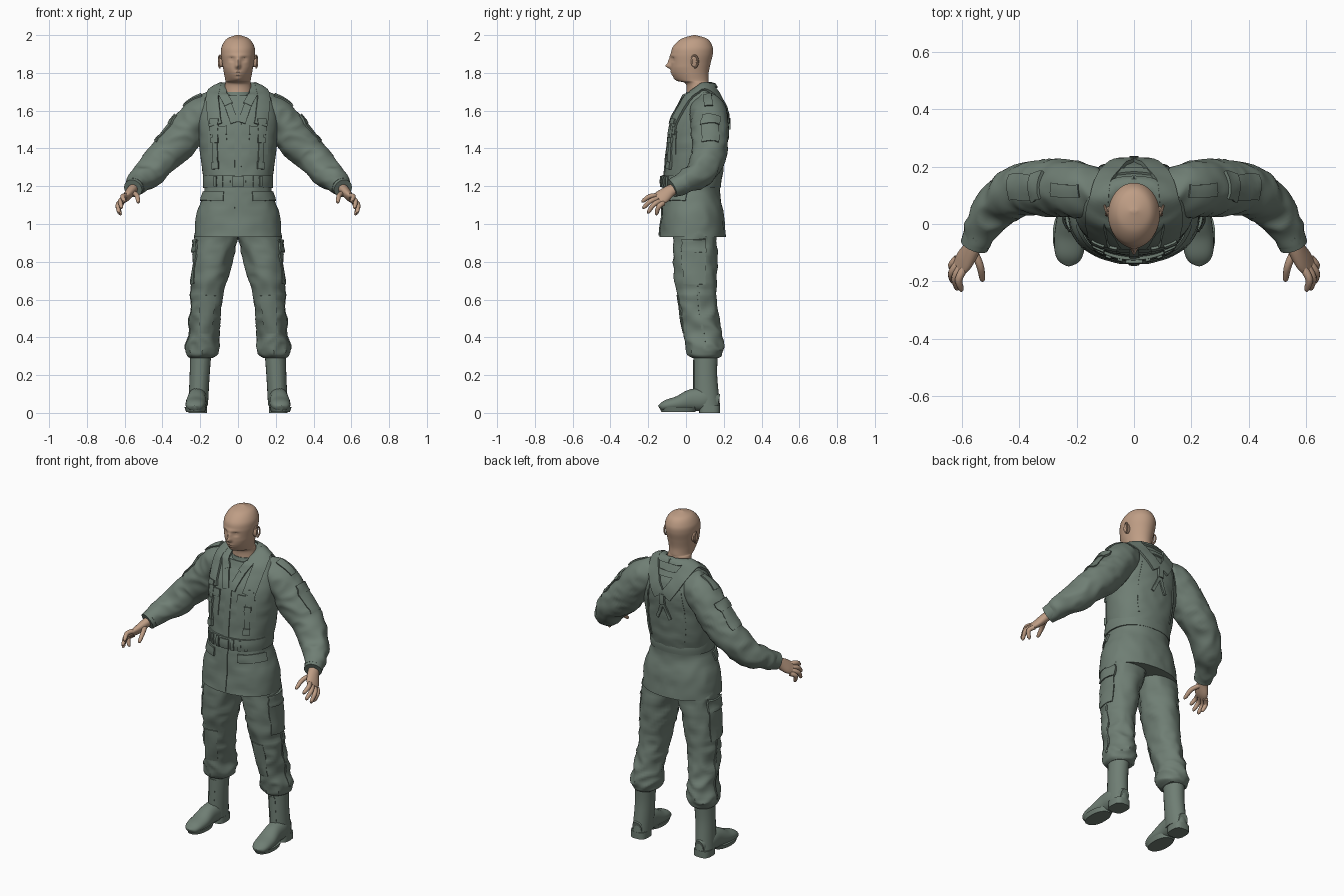
import bpy, bmesh, math
from mathutils import Vector, noise
from mathutils.bvhtree import BVHTree

cube = bpy.data.objects.get("Cube")
if cube:
    bpy.data.objects.remove(cube, do_unlink=True)


def material(name, *color):
    mat = bpy.data.materials.new(name)
    mat.use_nodes = True
    mat.diffuse_color = (*color, 1)
    mat.node_tree.nodes["Principled BSDF"].inputs["Base Color"].default_value = (*color, 1)
    return mat


green = material("fatigue_green", .16, .21, .175)
skin = material("skin", .52, .34, .235)
made = []


def build(name, rings, mat, mirror):
    """Bridge equal rings into a closed surface; optionally make a left and right copy."""
    count = len(rings[0])
    sides = (("left_", 1), ("right_", -1)) if mirror else (("", 1),)
    tree = None
    for prefix, sign in sides:
        bm = bmesh.new()
        loops = [[bm.verts.new((p.x * sign, p.y, p.z)) for p in ring] for ring in rings]
        for lower, upper in zip(loops, loops[1:]):
            for i in range(count):
                j = (i + 1) % count
                bm.faces.new((lower[i], lower[j], upper[j], upper[i]))
        bm.faces.new(loops[0])
        bm.faces.new(loops[-1])
        bmesh.ops.recalc_face_normals(bm, faces=bm.faces[:])
        tree = tree or BVHTree.FromBMesh(bm)
        mesh = bpy.data.meshes.new(prefix + name)
        bm.to_mesh(mesh)
        bm.free()
        mesh.materials.append(mat)
        obj = bpy.data.objects.new(prefix + name, mesh)
        bpy.context.collection.objects.link(obj)
        made.append(obj)
    return tree


def spline(rows, steps):
    """Smooth curve through rows of any width."""
    rows = [Vector(row) for row in rows]
    last = len(rows) - 1
    out = []
    for i in range(last):
        a, b, c, d = rows[max(i - 1, 0)], rows[i], rows[i + 1], rows[min(i + 2, last)]
        for s in range(steps):
            t = s / steps
            out.append((b * 2 + (c - a) * t + (a * 2 - b * 5 + c * 4 - d) * t * t
                        + (b * 3 - a - c * 3 + d) * t ** 3) / 2)
    return out + [rows[last]]


def heading(pts, k):
    """Direction of a path at point k."""
    return Vector(pts[min(k + 1, len(pts) - 1)][:3]) - Vector(pts[max(k - 1, 0)][:3])


def loft(name, rows, mat=green, sides=24, steps=6, level=False, power=2, roll=0,
         folds=0, shape=None, mirror=True, ref=(0, 0, 1)):
    """Rows are x, y, z and one or two radii; rings lie level or square to the path."""
    pts = spline(rows, steps)
    rings = []
    for k, row in enumerate(pts):
        center = Vector(row[:3])
        u, v = Vector((1, 0, 0)), Vector((0, 1, 0))
        if not level:
            t = heading(pts, k)
            u = t.cross(Vector(ref)).normalized()
            v = u.cross(t).normalized()
            u, v = (u * math.cos(roll) + v * math.sin(roll),
                    v * math.cos(roll) - u * math.sin(roll))
        ring = []
        for i in range(sides):
            ca, sa = math.cos(math.tau * i / sides), math.sin(math.tau * i / sides)
            off = (u * math.copysign(abs(ca) ** (2 / power), ca) * row[3]
                   + v * math.copysign(abs(sa) ** (2 / power), sa) * row[-1])
            p = center + off
            if folds:
                crease = abs(noise.noise(Vector((abs(p.x) * 10, p.y * 10, p.z * 14))))
                p += off.normalized() * folds * (.7 - 3 * crease)
            ring.append(shape(p) if shape else p)
        rings.append(ring)
    return build(name, rings, mat, mirror)


def stand(name, rows, lean=lambda z: 0, **options):
    """Upright loft; rows are height, half width, front and back."""
    return loft(name, [(lean(z), (front + back) / 2, z, half, (back - front) / 2)
                       for z, half, front, back in rows], level=True, **options)


def drape(name, target, width, thick, *path, mirror=True, cols=4):
    """Lay a strip of cloth along a path on a surface."""
    pts = spline(path, 6)
    rings = []
    for k, point in enumerate(pts):
        loc, normal = target.find_nearest(point)[:2]
        side = heading(pts, k).cross(normal).normalized()
        top, under = [], []
        for j in range(cols + 1):
            p, n = target.find_nearest(loc + side * width * (j / cols - .5))[:2]
            top.append(p + n * thick)
            under.append(p - n * .006)
        rings.append(top + under[::-1])
    build(name, rings, green, mirror)


def bump(value, center, size):
    return math.exp(-((value - center) / size) ** 2)


def clamp(t):
    return max(0, min(1, t))


def face(p):
    """Sculpt jaw, nose, eyes, brow, lips and chin on the head."""
    x, y, z = p
    jaw = clamp((1.83 - z) / .07) * clamp((.03 - y) / .1)
    if y < 0 and z > 1.75:
        middle, mouth = bump(x, 0, .012), bump(x, 0, .02)
        eye, brow = bump(abs(x), .034, .015), bump(x, 0, .05)
        y -= middle * (.026 * bump(z, 1.836, .013) + .014 * bump(z, 1.86, .02))
        y += eye * (.011 * bump(z, 1.872, .011) - .006 * bump(z, 1.871, .005))
        y -= brow * .004 * bump(z, 1.89, .01)
        y -= mouth * .005 * (bump(z, 1.804, .005) + bump(z, 1.79, .005) + bump(z, 1.768, .01))
    return Vector((x * (1 - jaw * .24), y, z))


def neckline(p):
    """Lower the jacket opening toward the front."""
    rise = clamp((p.z - 1.68) / .06)
    return Vector((p.x, p.y, p.z - .7 * max(0, .09 - p.y) * rise))


# Head, neck and ears
stand("head", [(1.66, .075, 0, .13), (1.74, .068, 0, .12), (1.76, .067, -.05, .12),
               (1.8, .075, -.076, .12), (1.85, .083, -.08, .13), (1.9, .09, -.08, .142),
               (1.94, .086, -.068, .14), (1.98, .06, -.025, .113), (2, .01, .04, .05)],
      mat=skin, sides=96, steps=9, shape=face, mirror=False)
loft("ear", [(.07, .042, 1.86, .016, .026), (.093, .044, 1.86, .018, .03),
             (.098, .045, 1.86, .01, .02)], skin, sides=16)
rim_angles = [2.6 - .6 * k for k in range(8)]
loft("ear_rim", [(.096 + .006 * math.cos(a), .045 + .018 * math.cos(a), 1.86 + .032 * math.sin(a), .005)
                 for a in rim_angles], skin, sides=8, steps=3, ref=(1, 0, 0))

# Jacket and undershirt
stand("undershirt_neck", [(1.64, .085, -.02, .15), (1.68, .078, -.004, .135), (1.7, .07, 0, .13)],
      mirror=False)
jacket = stand("jacket", [(.93, .23, -.14, .21), (1.05, .22, -.13, .2), (1.18, .18, -.12, .18),
                          (1.3, .19, -.11, .2), (1.42, .205, -.1, .21), (1.54, .21, -.08, .22),
                          (1.62, .2, -.04, .205), (1.68, .17, -.01, .175), (1.72, .13, .01, .155),
                          (1.74, .085, .01, .145)],
               sides=72, steps=7, power=2.2, folds=.003, shape=neckline, mirror=False)
front, back = -.1, .2
drape("collar", jacket, .045, .012, (.05, -.05, 1.64), (.08, 0, 1.69), (.085, .06, 1.73),
      (.06, .14, 1.74), (0, .15, 1.74))
drape("lapel", jacket, .04, .01, (.02, front, 1.54), (.04, -.07, 1.6), (.06, -.03, 1.65))
drape("placket", jacket, .035, .005, (0, front, 1.6), (0, front, 1.3), (0, front, 1.1),
      (0, -.15, .94), mirror=False)
drape("chest_pocket", jacket, .11, .004, (.12, front, 1.5), (.12, front, 1.37))
drape("chest_flap", jacket, .045, .009, (.06, front, 1.5), (.18, front, 1.5))
drape("hip_flap", jacket, .05, .009, (.08, -.13, 1.15), (.14, front, 1.15), (.2, 0, 1.15))
drape("back_seam", jacket, .01, .004, (.1, back, 1.6), (.13, back, 1.4), (.12, back, 1.26))

# Sleeves, rooted inside the shoulders
sleeve = loft("sleeve", [(.1, .1, 1.65, .06), (.17, .115, 1.6, .093), (.24, .125, 1.53, .096),
                         (.31, .125, 1.44, .098), (.39, .12, 1.36, .089), (.47, .07, 1.27, .079),
                         (.53, -.01, 1.22, .059), (.55, -.06, 1.195, .05)],
              sides=40, steps=9, folds=.007)
loft("cuff", [(.54, -.035, 1.207, .054), (.556, -.075, 1.188, .05)])
drape("sleeve_pocket", sleeve, .1, .006, (.33, .13, 1.56), (.44, .13, 1.44))
drape("sleeve_flap", sleeve, .11, .011, (.32, .13, 1.57), (.36, .13, 1.53))
drape("shoulder_tab", sleeve, .045, .008, (.2, .11, 1.7), (.28, .12, 1.62))

# Hands with curled fingers fanned along the knuckle line
loft("palm", [(.55, -.045, 1.195, .03, .026), (.565, -.085, 1.175, .034, .026),
              (.59, -.125, 1.145, .042, .022), (.607, -.15, 1.13, .037, .015)], skin, roll=.75)


def finger(name, base, tip, bend):
    path = ((base, .014), (base.lerp(tip, .45) + Vector(bend), .013),
            (base.lerp(tip, .9), .01), (tip, .004))
    loft(name + "_finger", [(*p, r) for p, r in path], skin, sides=10, steps=4)


first_knuckle, last_knuckle = Vector((.585, -.145, 1.15)), Vector((.615, -.12, 1.11))
tips = {"index": (.605, -.235, 1.12), "middle": (.62, -.23, 1.085),
        "ring": (.635, -.205, 1.06), "little": (.625, -.16, 1.05)}
for i, (name, tip) in enumerate(tips.items()):
    finger(name, first_knuckle.lerp(last_knuckle, i / 3), Vector(tip), (.016, -.006, .01))
finger("thumb", Vector((.56, -.09, 1.165)), Vector((.525, -.2, 1.115)), (-.008, -.006, .01))

# Belt with buckle and loops
belt = stand("belt", [(1.19, .184, -.125, .183), (1.225, .186, -.13, .187), (1.26, .184, -.125, .183)],
             sides=64, steps=3, power=2.2, mirror=False)
drape("buckle", belt, .055, .01, (-.03, -.14, 1.225), (.03, -.14, 1.225), mirror=False)
for i in range(3):
    x = .05 + .045 * i
    drape(f"belt_loop_{i}", belt, .018, .007, (x, -.13, 1.258), (x, -.13, 1.192))

# Harness: shoulder pads, thin straps, fittings
drape("harness_pad", jacket, .07, .013, (.13, front, 1.53), (.135, -.04, 1.61), (.132, .03, 1.68),
      (.12, .09, 1.73), (.1, .16, 1.69), (.06, back, 1.61), (.02, .22, 1.55))
drape("harness_strap", jacket, .028, .011, (.13, front, 1.54), (.13, front, 1.4), (.125, front, 1.3))
drape("pad_buckle", jacket, .045, .02, (.13, -.08, 1.56), (.13, -.08, 1.53))
drape("strap_slider", jacket, .038, .018, (.13, front, 1.46), (.13, front, 1.43))
drape("strap_clip", jacket, .035, .018, (.127, front, 1.33), (.125, front, 1.29))
drape("yoke", jacket, .035, .008, (-.11, .17, 1.67), (0, .19, 1.67), (.11, .17, 1.67), mirror=False)
drape("back_ring", jacket, .03, .016, (0, .22, 1.56), (0, .22, 1.5), mirror=False)
drape("back_strap", jacket, .018, .009, (0, .22, 1.51), (.02, .22, 1.46), (.045, .22, 1.41))

# Trousers with cargo pockets and knee patches
trouser = stand("trouser_leg", [(.97, .12, -.07, .17), (.75, .1, -.065, .163), (.6, .087, -.04, .158),
                                (.47, .08, -.02, .18), (.36, .088, 0, .2), (.31, .08, .01, .19),
                                (.29, .06, .04, .17)],
                lean=lambda z: .2 - .1 * z * z, sides=40, steps=9, folds=.008)
drape("cargo_pocket", trouser, .13, .006, (.25, .04, .9), (.25, .04, .68))
drape("cargo_flap", trouser, .14, .011, (.25, .04, .92), (.25, .04, .85))
drape("knee_patch", trouser, .09, .005, (.155, -.06, .62), (.17, -.04, .42))
drape("outer_seam", trouser, .012, .004, (.25, .06, .67), (.26, .08, .5), (.28, .1, .34))

# Boots with soles and heels
shaft = stand("boot_shaft", [(.32, .056, .04, .17), (.2, .053, .04, .165), (.04, .052, .04, .18)],
              lean=lambda z: .213 - .05 * z)
foot = [(.17, .03, .1), (.1, .05, .13), (.03, .05, .125), (-.04, .055, .09),
        (-.1, .05, .07), (-.13, .035, .05), (-.14, .01, .04)]
loft("boot_foot", [(.22 - .06 * y, y, (top + .01) / 2, half, (top - .01) / 2)
                   for y, half, top in foot], power=2.2)
stand("boot_sole", [(.005, .05, -.13, .05), (.03, .058, -.14, .06)], lean=lambda z: .225, power=2.2)
stand("boot_heel", [(0, .05, .07, .18), (.04, .05, .07, .18)], lean=lambda z: .213, power=3)
drape("boot_tongue", shaft, .04, .004, (.2, .03, .28), (.21, .03, .12))

# Smooth shading with crisp edges
bpy.ops.object.select_all(action="DESELECT")
for obj in made:
    obj.select_set(True)
bpy.context.view_layer.objects.active = made[0]
bpy.ops.object.shade_smooth_by_angle(angle=math.radians(38))
